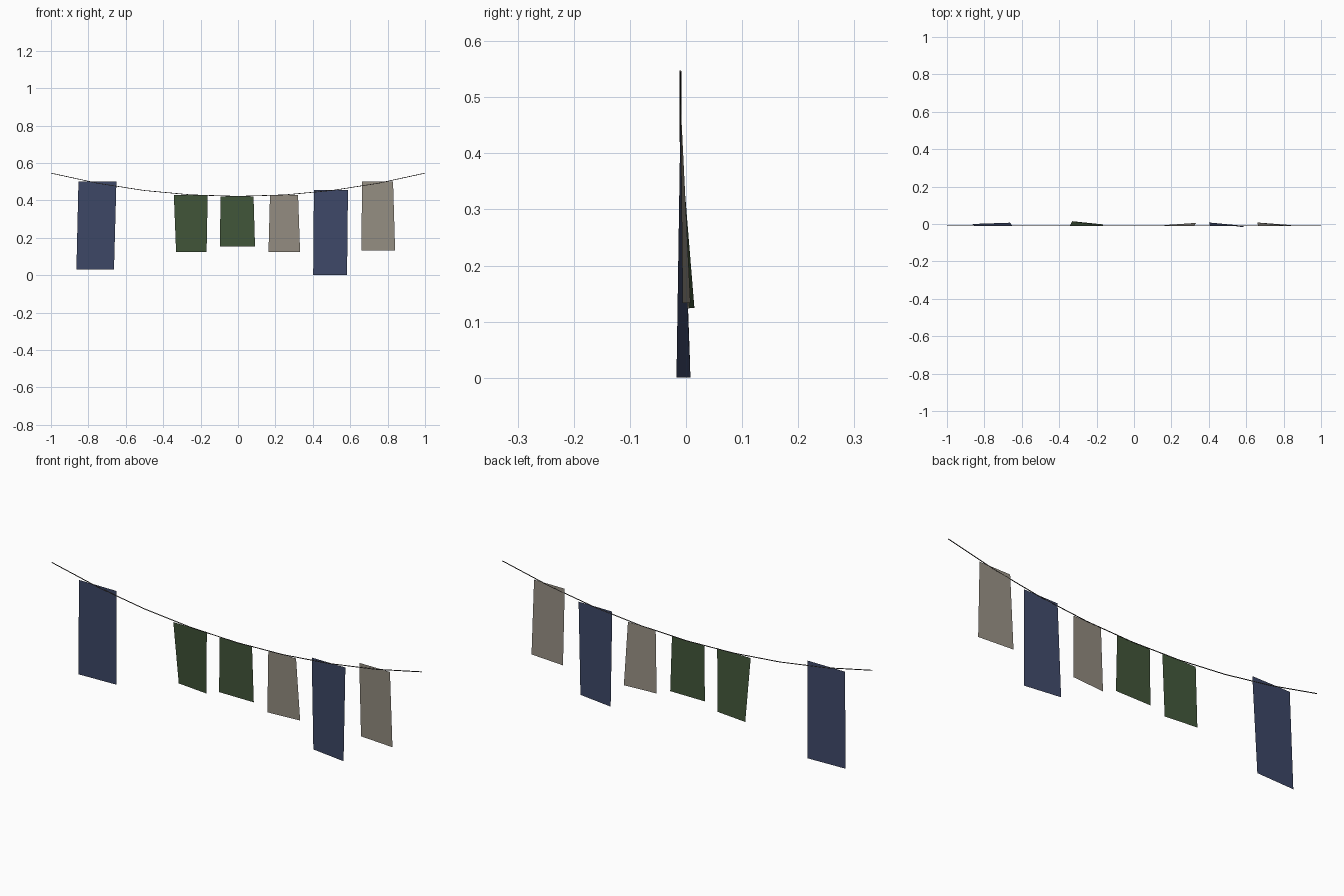
import bpy

if "Cube" in bpy.data.objects:
    bpy.data.objects.remove(bpy.data.objects["Cube"])

LINE_Y = -0.01


def material(name, rgb):
    mat = bpy.data.materials.new(name)
    mat.use_nodes = True
    color = (*rgb, 1)
    mat.diffuse_color = color
    bsdf = mat.node_tree.nodes["Principled BSDF"]
    bsdf.inputs["Base Color"].default_value = color
    bsdf.inputs["Roughness"].default_value = 0.9
    return mat


navy = material("navy cloth", (0.048, 0.065, 0.138))
green = material("green cloth", (0.054, 0.093, 0.042))
beige = material("beige cloth", (0.305, 0.275, 0.227))
dark = material("dark rope", (0.035, 0.031, 0.028))


def cloth(name, mat, top, bottom, swing):
    """Hanging sheet: top and bottom are (left x, right x, z), swing the bottom corners' y."""
    tx0, tx1, tz = top
    bx0, bx1, bz = bottom
    verts = [(bx0, swing[0], bz), (bx1, swing[1], bz), (tx1, LINE_Y, tz), (tx0, LINE_Y, tz)]
    mesh = bpy.data.meshes.new(name)
    mesh.from_pydata(verts, [], [(0, 1, 2, 3)])
    mesh.materials.append(mat)
    obj = bpy.data.objects.new(name, mesh)
    bpy.context.collection.objects.link(obj)
    return obj


# Hanging cloths, from the model's right to its left
cloth("long_navy_cloth_right", navy, (-0.853, -0.65, 0.5), (-0.864, -0.663, 0.032), (0, 0.007))
cloth("green_cloth_right", green, (-0.343, -0.162, 0.43), (-0.331, -0.168, 0.124), (0.015, -0.002))
cloth("green_cloth_middle", green, (-0.094, 0.083, 0.422), (-0.096, 0.091, 0.153), (-0.008, -0.008))
cloth("beige_cloth_middle", beige, (0.171, 0.321, 0.43), (0.163, 0.332, 0.123), (-0.006, 0.006))
cloth("long_navy_cloth_left", navy, (0.406, 0.588, 0.457), (0.402, 0.583, 0), (0.008, -0.017))
cloth("beige_cloth_left", beige, (0.663, 0.829, 0.5), (0.66, 0.84, 0.133), (0.008, -0.006))

# Sagging rope
SEGMENTS = 8
curve = bpy.data.curves.new("rope", "CURVE")
curve.dimensions = "3D"
curve.bevel_depth = 0.002
curve.bevel_resolution = 1
curve.use_fill_caps = True
spline = curve.splines.new("POLY")
spline.points.add(SEGMENTS)
for i, point in enumerate(spline.points):
    x = 2 * i / SEGMENTS - 1
    point.co = (x, LINE_Y, 0.422 + 0.124 * x * x, 1)
curve.materials.append(dark)
rope = bpy.data.objects.new("rope", curve)
bpy.context.collection.objects.link(rope)

bpy.ops.object.select_all(action="DESELECT")
rope.select_set(True)
bpy.context.view_layer.objects.active = rope
bpy.ops.object.convert(target="MESH")
bpy.ops.object.shade_smooth_by_angle()
